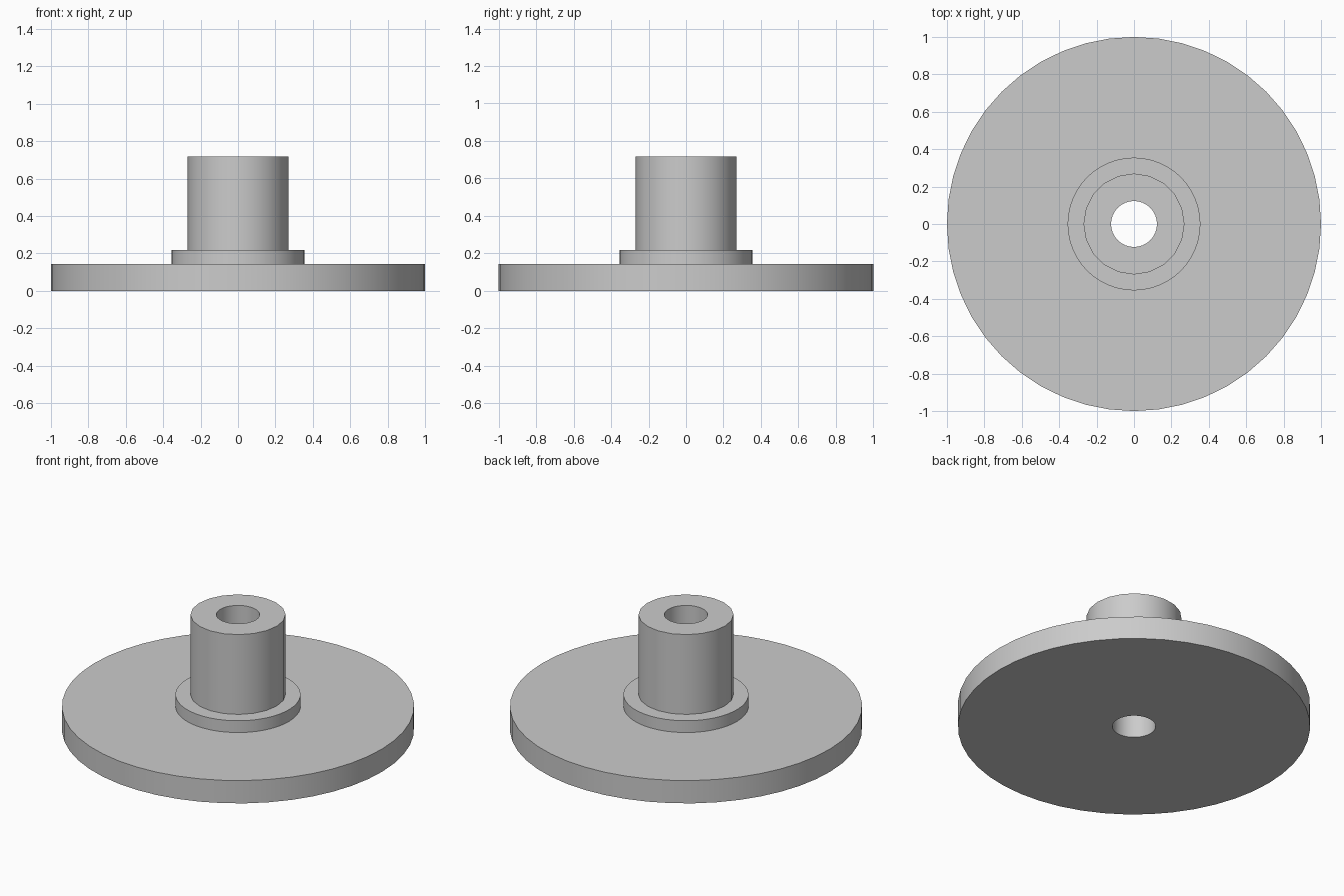
import bpy
import math

cube = bpy.data.objects.get("Cube")
if cube:
    bpy.data.objects.remove(cube, do_unlink=True)

# Single plain grey material
grey = bpy.data.materials.new("plain_grey")
grey.use_nodes = True
colour = (0.6, 0.6, 0.6, 1.0)
grey.diffuse_color = colour
for node in grey.node_tree.nodes:
    if node.type == 'BSDF_PRINCIPLED':
        node.inputs["Base Color"].default_value = colour


def cylinder(name, radius, bottom, top, sides):
    """Upright cylinder on the z axis with a vertex on each main axis."""
    bpy.ops.mesh.primitive_cylinder_add(
        vertices=sides, radius=radius, depth=top - bottom,
        location=(0, 0, (bottom + top) / 2))
    obj = bpy.context.object
    obj.name = name
    obj.data.materials.append(grey)
    return obj


# Cutter for the through bore
bore = cylinder("bore_cutter", 0.123, -0.2, 1.0, 32)
bore.hide_render = True

# Stacked parts: radius, bottom, top, sides
parts = {
    "base_disc": (1.0, 0.0, 0.143, 48),
    "collar": (0.355, 0.143, 0.217, 48),
    "hub": (0.27, 0.217, 0.717, 20),
}
for name, dims in parts.items():
    part = cylinder(name, *dims)
    cut = part.modifiers.new("bore", 'BOOLEAN')
    cut.operation = 'DIFFERENCE'
    cut.solver = 'EXACT'
    cut.object = bore
    bpy.ops.object.modifier_apply(modifier=cut.name)
    bpy.ops.object.shade_smooth_by_angle(angle=math.radians(30))

bpy.data.objects.remove(bore, do_unlink=True)
